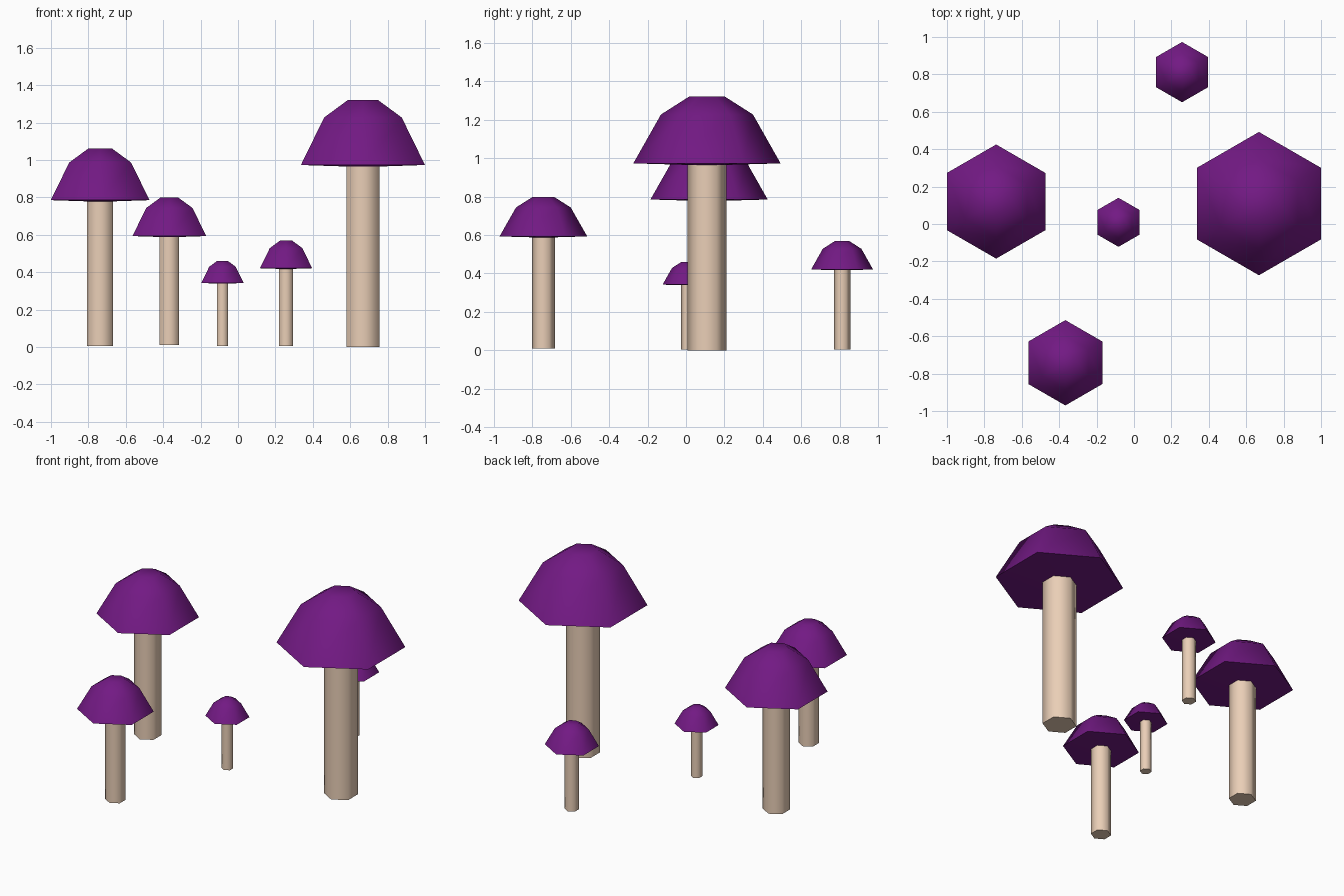
import bpy, bmesh, math

if "Cube" in bpy.data.objects:
    bpy.data.objects.remove(bpy.data.objects["Cube"])


def material(name, rgb):
    m = bpy.data.materials.new(name)
    m.diffuse_color = (*rgb, 1)
    m.use_nodes = True
    m.node_tree.nodes["Principled BSDF"].inputs["Base Color"].default_value = m.diffuse_color
    return m


PURPLE = material("purple", (0.17, 0.010, 0.23))
CREAM = material("cream", (0.82, 0.62, 0.47))


def lathe(name, profile, loc, mat, sides=6):
    """Closed hexagonal solid from (radius, z) rings, with a corner facing +y."""
    bm = bmesh.new()
    rings = []
    for r, z in profile:
        ring = []
        for i in range(sides):
            a = math.pi / 2 + math.tau * i / sides
            ring.append(bm.verts.new((r * math.cos(a), r * math.sin(a), z)))
        rings.append(ring)
    for lo, hi in zip(rings, rings[1:]):
        for i in range(sides):
            j = (i + 1) % sides
            bm.faces.new((lo[i], lo[j], hi[j], hi[i]))
    bm.faces.new(rings[0][::-1])
    bm.faces.new(rings[-1])
    mesh = bpy.data.meshes.new(name)
    bm.to_mesh(mesh)
    bm.free()
    mesh.materials.append(mat)
    ob = bpy.data.objects.new(name, mesh)
    ob.location = loc
    bpy.context.collection.objects.link(ob)
    # smooth sides, sharp rims
    bpy.ops.object.select_all(action='DESELECT')
    ob.select_set(True)
    bpy.context.view_layer.objects.active = ob
    bpy.ops.object.shade_smooth_by_angle(angle=math.radians(65))
    return ob


def mushroom(label, x, y, r, foot, rim, top):
    h = top - rim
    # stem, slightly sunk into the cap
    s = 0.265 * r
    lathe(label + "_stem", [(s, foot), (s, rim + 0.02 * r)], (x, y, 0), CREAM)
    # cap: slightly lowered underside, wide rim, shoulder, flat crown
    lathe(label + "_cap",
          [(0.31 * r, rim - 0.02 * r), (r, rim),
           (0.625 * r, rim + 0.73 * h), (0.24 * r, top)], (x, y, 0), PURPLE)


# label, x, y, cap radius, foot z, rim z, top z
for spec in [
    ("left_mushroom", -0.737, 0.12, 0.305, 0.005, 0.785, 1.061),
    ("front_mushroom", -0.367, -0.742, 0.228, 0.010, 0.593, 0.799),
    ("smallest_mushroom", -0.083, 0.009, 0.131, 0.004, 0.342, 0.461),
    ("back_mushroom", 0.257, 0.812, 0.161, 0.004, 0.421, 0.568),
    ("tallest_mushroom", 0.668, 0.109, 0.383, 0.0, 0.973, 1.321),
]:
    mushroom(*spec)
